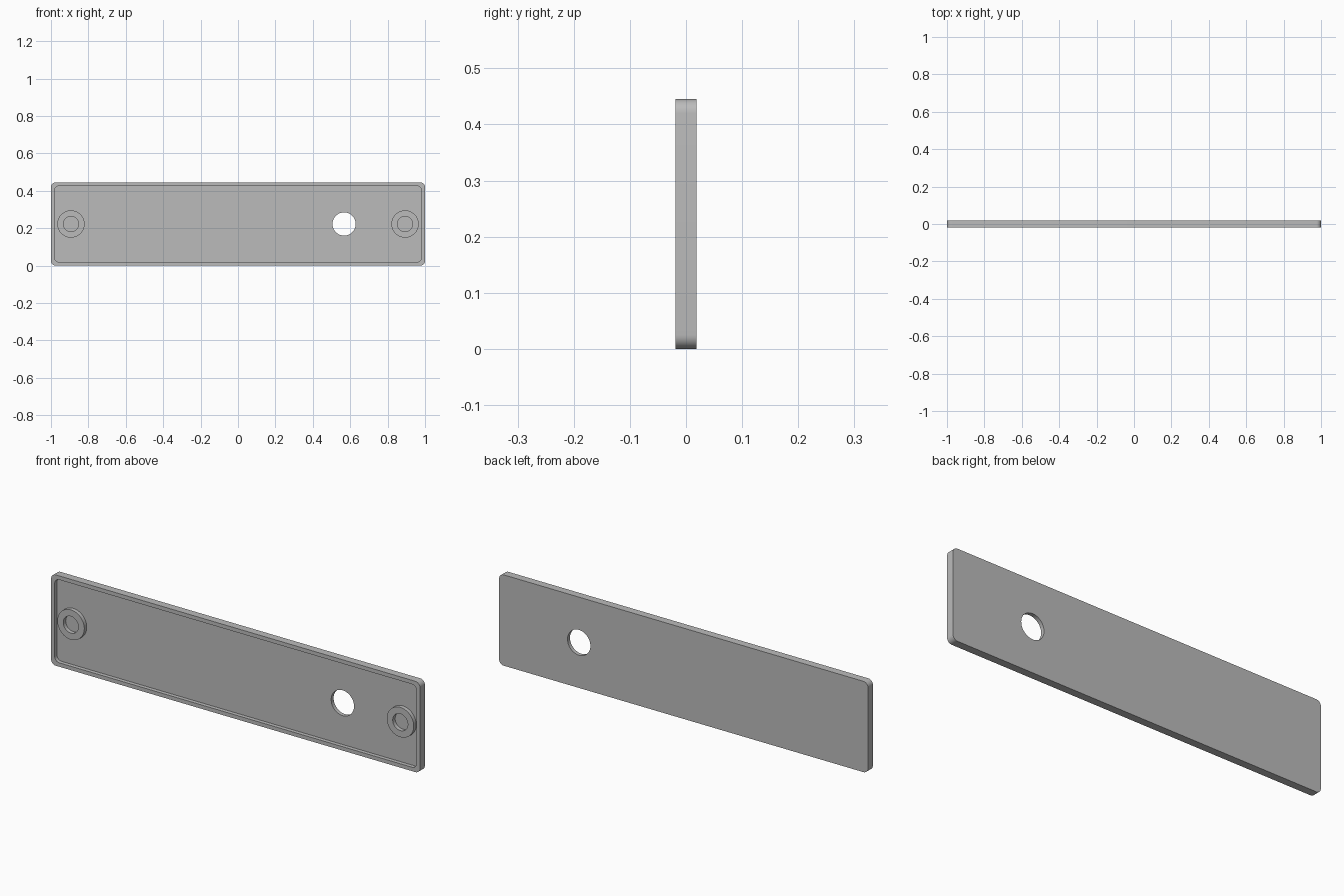
import bpy, bmesh, math

if "Cube" in bpy.data.objects:
    bpy.data.objects.remove(bpy.data.objects["Cube"], do_unlink=True)

LENGTH, HEIGHT, HALF_DEPTH = 2.0, 0.445, 0.019
MID_Z = HEIGHT / 2
RIM, CORNER = 0.019, 0.025
FLOOR_Y = 0.0

grey = bpy.data.materials.new("plain grey")
grey.use_nodes = True
colour = (0.5, 0.5, 0.5, 1)
grey.diffuse_color = colour
grey.node_tree.nodes["Principled BSDF"].inputs["Base Color"].default_value = colour


def circle(x, radius, steps=64):
    return [(x + radius * math.cos(2 * math.pi * i / steps),
             MID_Z + radius * math.sin(2 * math.pi * i / steps)) for i in range(steps)]


def rounded_rectangle(width, height, radius, steps=8):
    points = []
    for k, (sx, sz) in enumerate([(1, 1), (-1, 1), (-1, -1), (1, -1)]):
        for i in range(steps + 1):
            a = math.pi / 2 * (k + i / steps)
            points.append((sx * (width / 2 - radius) + radius * math.cos(a),
                           MID_Z + sz * (height / 2 - radius) + radius * math.sin(a)))
    return points


def prism(name, outline, y_front, y_back):
    """Extrude an outline in the XZ plane from front to back."""
    bm = bmesh.new()
    face = bm.faces.new([bm.verts.new((x, y_front, z)) for x, z in outline])
    ext = bmesh.ops.extrude_face_region(bm, geom=[face])["geom"]
    bmesh.ops.translate(bm, vec=(0, y_back - y_front, 0),
                        verts=[v for v in ext if isinstance(v, bmesh.types.BMVert)])
    bmesh.ops.recalc_face_normals(bm, faces=bm.faces)
    mesh = bpy.data.meshes.new(name)
    bm.to_mesh(mesh)
    bm.free()
    mesh.materials.append(grey)
    obj = bpy.data.objects.new(name, mesh)
    bpy.context.collection.objects.link(obj)
    return obj


def cut(target, cutter):
    """Subtract the cutter from the target, then discard it."""
    cutter.hide_render = True
    mod = target.modifiers.new("cut", 'BOOLEAN')
    mod.operation, mod.solver, mod.object = 'DIFFERENCE', 'EXACT', cutter
    bpy.context.view_layer.objects.active = target
    bpy.ops.object.modifier_apply(modifier=mod.name)
    bpy.data.objects.remove(cutter, do_unlink=True)


def smooth(obj):
    bpy.ops.object.select_all(action='DESELECT')
    obj.select_set(True)
    bpy.context.view_layer.objects.active = obj
    bpy.ops.object.shade_smooth_by_angle(angle=math.radians(30))


# Cover plate with a raised rim around its front and one through hole
plate = prism("cover_plate", rounded_rectangle(LENGTH, HEIGHT, CORNER), -HALF_DEPTH, HALF_DEPTH)
cut(plate, prism("recess_cutter",
                 rounded_rectangle(LENGTH - 2 * RIM, HEIGHT - 2 * RIM, CORNER), -0.1, FLOOR_Y))
cut(plate, prism("hole_cutter", circle(0.567, 0.062), -0.1, 0.1))
smooth(plate)

# Ring bosses at both ends, flush with the rim and sunk slightly into the floor
for name, x in (("right_boss", -0.893), ("left_boss", 0.893)):
    boss = prism(name, circle(x, 0.073), -HALF_DEPTH, FLOOR_Y + 0.005)
    cut(boss, prism("bore_cutter", circle(x, 0.041), -0.1, 0.1))
    smooth(boss)
